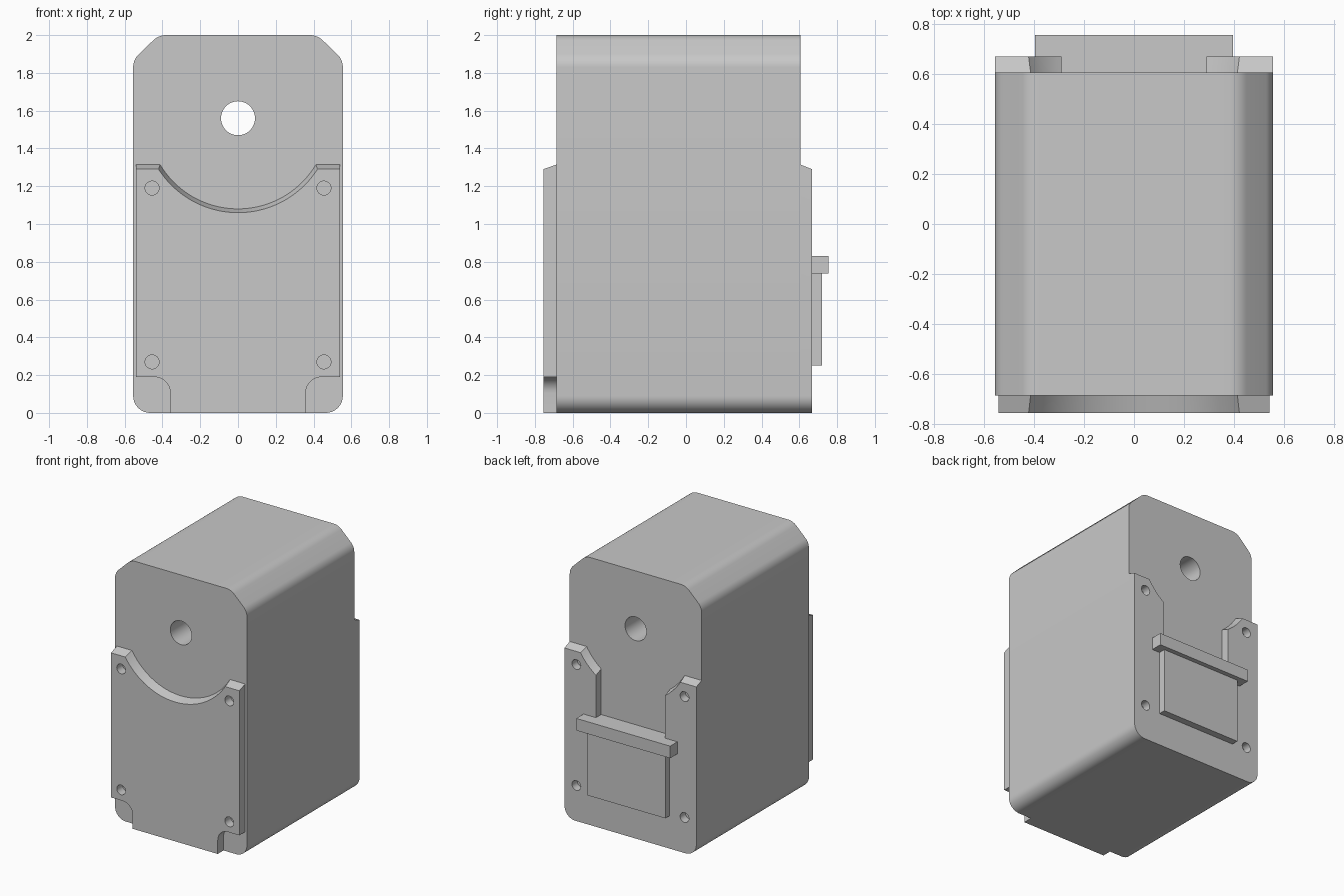
import bpy, bmesh, math
from mathutils import Vector

if "Cube" in bpy.data.objects:
    bpy.data.objects.remove(bpy.data.objects["Cube"], do_unlink=True)

grey = bpy.data.materials.new("light_grey")
grey.use_nodes = True
COLOUR = (0.58, 0.58, 0.58, 1)
grey.diffuse_color = COLOUR
grey.node_tree.nodes["Principled BSDF"].inputs["Base Color"].default_value = COLOUR

BORE_Z = 1.56                      # axis shared by the bore and the curved cover cuts
SCREWS = [(x, z) for x in (-0.455, 0.455) for z in (0.27, 1.19)]


def rounded(points, steps=8):
    """Polyline of (x, z, cut): corners with a cut are rounded over that length."""
    out = []
    for i, (x, z, cut) in enumerate(points):
        p = Vector((x, z))
        if not cut:
            out.append(p)
            continue
        a = p + (Vector(points[i - 1][:2]) - p).normalized() * cut
        b = p + (Vector(points[i + 1][:2]) - p).normalized() * cut
        # Weighted curve through both tangent points, a true arc for right angles
        w = math.cos(((p - a).angle(b - p)) / 2)
        for k in range(steps + 1):
            t = k / steps
            f, g, h = (1 - t) ** 2, 2 * t * (1 - t) * w, t * t
            out.append((a * f + p * g + b * h) / (f + g + h))
    return out


def mirrored(half):
    return half + [Vector((-p.x, p.y)) for p in reversed(half)]


def arc(radius, start, end, steps=20):
    """Points on the lower right of a circle around the bore axis."""
    angles = [start + (end - start) * k / steps for k in range(steps + 1)]
    return [Vector((radius * math.sin(a), BORE_Z - radius * math.cos(a))) for a in angles]


def loft(name, loop_a, y_a, loop_b, y_b):
    """Solid between two matching outlines that face along y."""
    bm = bmesh.new()
    a = [bm.verts.new((p.x, y_a, p.y)) for p in loop_a]
    b = [bm.verts.new((p.x, y_b, p.y)) for p in loop_b]
    bm.faces.new(a)
    bm.faces.new(b)
    for i in range(len(a)):
        j = (i + 1) % len(a)
        bm.faces.new((a[i], a[j], b[j], b[i]))
    bmesh.ops.recalc_face_normals(bm, faces=bm.faces)
    mesh = bpy.data.meshes.new(name)
    bm.to_mesh(mesh)
    bm.free()
    mesh.materials.append(grey)
    obj = bpy.data.objects.new(name, mesh)
    bpy.context.collection.objects.link(obj)
    return obj


def box(name, half_width, y0, y1, z0, z1):
    loop = mirrored([Vector((half_width, z0)), Vector((half_width, z1))])
    return loft(name, loop, y0, loop, y1)


def drill(obj, x, z, radius, y0, y1, sides=32):
    loop = [Vector((x + radius * math.cos(math.tau * k / sides),
                    z + radius * math.sin(math.tau * k / sides))) for k in range(sides)]
    cutter = loft("drill_cutter", loop, y0, loop, y1)
    cutter.hide_render = True
    mod = obj.modifiers.new("hole", "BOOLEAN")
    mod.operation, mod.solver, mod.object = "DIFFERENCE", "EXACT", cutter
    bpy.context.view_layer.objects.active = obj
    bpy.ops.object.modifier_apply(modifier=mod.name)
    bpy.data.objects.remove(cutter, do_unlink=True)


def front_outline(radius, top):
    half = rounded([(0.358, 0, 0), (0.358, 0.19, 0.085), (0.54, 0.19, 0), (0.54, top, 0)])
    start = math.acos((BORE_Z - top) / radius)
    return mirrored(half + arc(radius, start, start / 41))


def back_outline(radius, top):
    half = rounded([(0.3, 0, 0), (0.555, 0, 0.09), (0.555, top, 0)])
    start = math.acos((BORE_Z - top) / radius)
    half += arc(radius, start, math.asin(0.29 / radius), 8)
    return mirrored(half + [Vector((0.29, 0.83))])


# Main housing with rounded base and chamfered top, bored from front to back
outline = mirrored(rounded([(0.3, 0, 0), (0.555, 0, 0.09), (0.555, 1.87, 0.04),
                            (0.42, 2, 0.04), (0.3, 2, 0)]))
housing = loft("housing", outline, -0.685, outline, 0.605)
drill(housing, 0, BORE_Z, 0.09, -1, 1, 48)

# Cover plates whose upper edges slope outward from the housing
front_cover = loft("front_cover", front_outline(0.5, 1.29), -0.755,
                   front_outline(0.48, 1.315), -0.685)
back_cover = loft("back_cover", back_outline(0.48, 1.315), 0.605,
                  back_outline(0.5, 1.29), 0.668)
for x, z in SCREWS:
    drill(front_cover, x, z, 0.037, -0.8, -0.66)
    drill(back_cover, x, z, 0.037, 0.58, 0.7)

# Raised panel and ledge on the back
panel = box("back_panel", 0.33, 0.668, 0.72, 0.25, 0.74)
ledge = box("back_ledge", 0.395, 0.668, 0.755, 0.738, 0.83)

# Smooth the curved walls, keep the edges crisp
bpy.ops.object.select_all(action="DESELECT")
for obj in (housing, front_cover, back_cover, panel, ledge):
    obj.select_set(True)
bpy.context.view_layer.objects.active = housing
bpy.ops.object.shade_smooth_by_angle(angle=math.radians(30))
